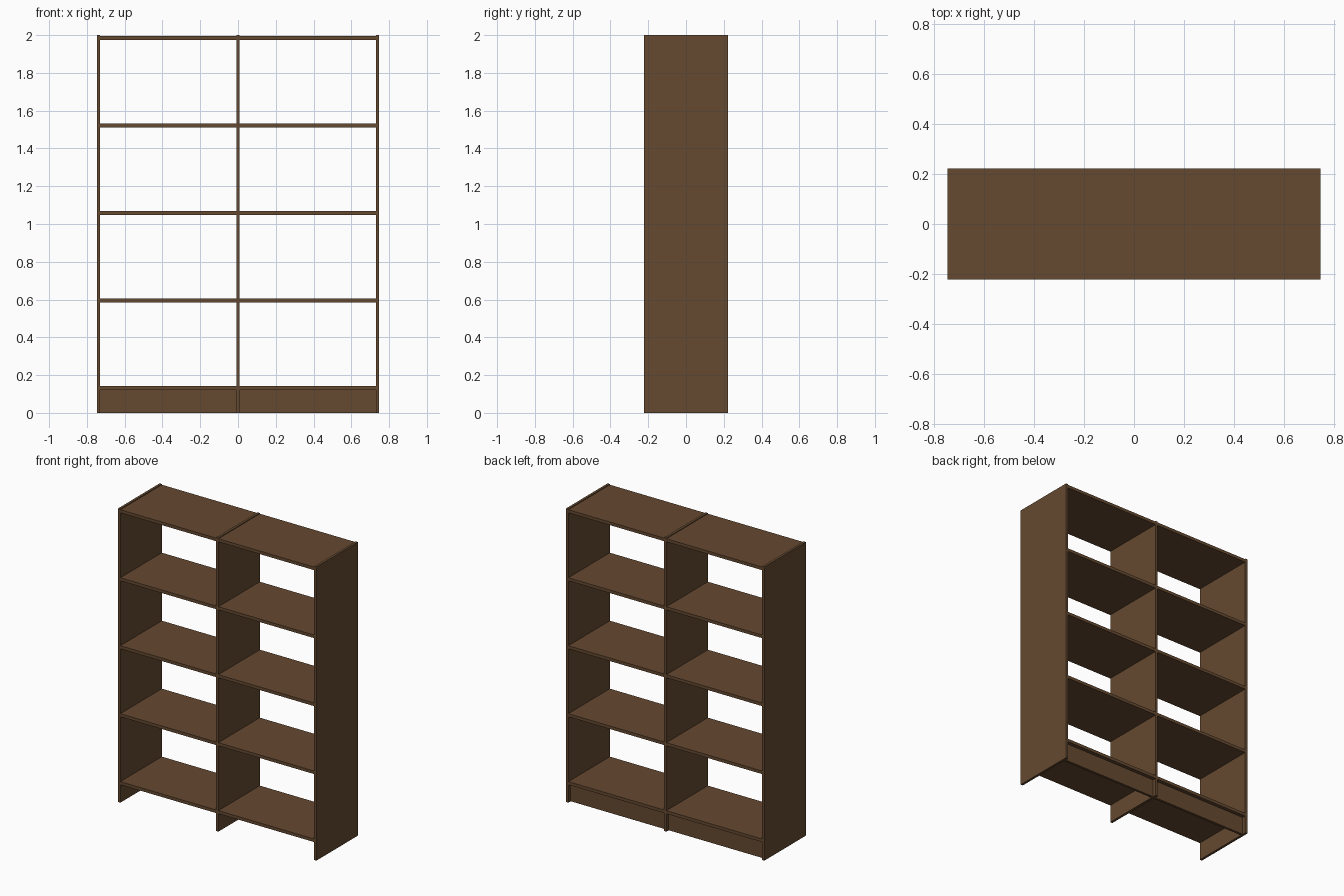
import bpy

if "Cube" in bpy.data.objects:
    bpy.data.objects.remove(bpy.data.objects["Cube"])

W, D, H = 1.494, 0.446, 2.0      # overall size
PT, ST = 0.017, 0.021            # panel and shelf thickness
FIRST, STEP = 0.143, 0.463       # top of lowest shelf, shelf spacing
INSET = 0.025                    # plinth set back from the rear edge

wood = bpy.data.materials.new("brown_wood")
wood.diffuse_color = (0.13, 0.067, 0.03, 1)
wood.use_nodes = True
wood.node_tree.nodes["Principled BSDF"].inputs["Base Color"].default_value = wood.diffuse_color


def board(name, x, y, z):
    """Box spanning the given (min, max) ranges."""
    bpy.ops.mesh.primitive_cube_add(
        size=1, location=[(a + b) / 2 for a, b in (x, y, z)])
    ob = bpy.context.object
    ob.name = name
    ob.scale = [b - a for a, b in (x, y, z)]
    bpy.ops.object.transform_apply(location=False, rotation=False, scale=True)
    ob.data.materials.append(wood)
    return ob


# Upright panels: two sides and the centre divider
for name, cx in (("left_side", -W / 2 + PT / 2), ("divider", 0), ("right_side", W / 2 - PT / 2)):
    board(name, (cx - PT / 2, cx + PT / 2), (-D / 2, D / 2), (0, H))

# Each bay has five shelves and a rear plinth
for side, x in (("left", (-W / 2 + PT, -PT / 2)), ("right", (PT / 2, W / 2 - PT))):
    for i in range(5):
        top = FIRST + i * STEP
        board(f"{side}_shelf_{i + 1}", x, (-D / 2, D / 2), (top - ST, top))
    back = D / 2 - INSET
    board(f"{side}_plinth", x, (back - PT, back), (0, FIRST - ST))
